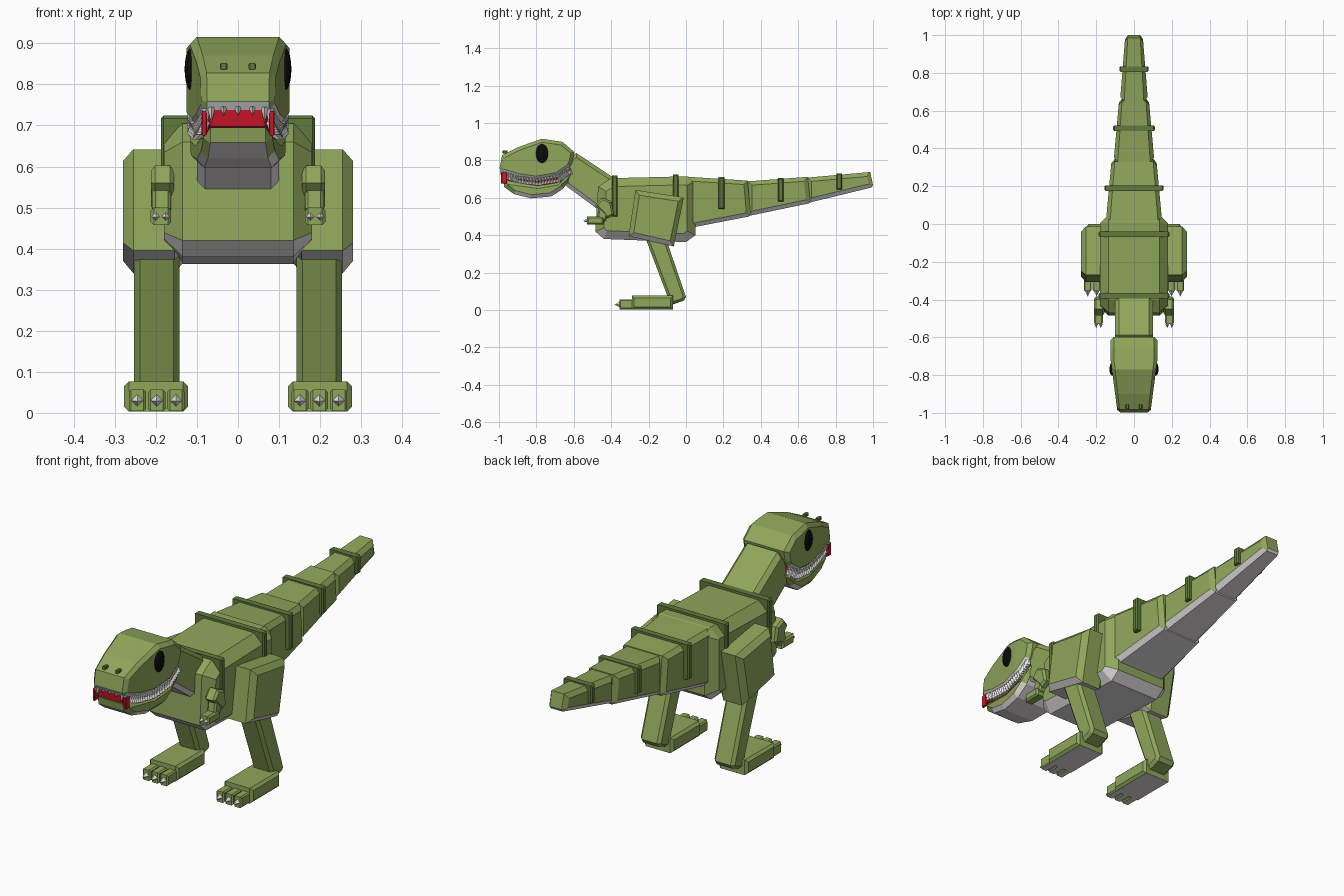
import bpy, bmesh
from mathutils import Vector, Matrix

if "Cube" in bpy.data.objects:
    bpy.data.objects.remove(bpy.data.objects["Cube"])


def material(name, rgb):
    m = bpy.data.materials.new(name)
    m.use_nodes = True
    m.diffuse_color = (*rgb, 1)
    m.node_tree.nodes["Principled BSDF"].inputs["Base Color"].default_value = (*rgb, 1)
    return m


GREEN = material("skin green", (0.275, 0.385, 0.105))
DARK = material("stripe green", (0.115, 0.195, 0.045))
GREY = material("belly grey", (0.78, 0.75, 0.75))
RED = material("mouth red", (0.66, 0.008, 0.022))
BLACK = material("eye black", (0.003, 0.003, 0.003))
WHITE = material("tooth white", (0.85, 0.85, 0.83))


def finish(name, bm, mats, under=-0.5):
    mesh = bpy.data.meshes.new(name)
    bmesh.ops.recalc_face_normals(bm, faces=bm.faces)
    bm.normal_update()
    # Undersides take the second colour
    if len(mats) > 1:
        for f in bm.faces:
            f.material_index = int(f.normal.z < under)
    bm.to_mesh(mesh)
    bm.free()
    for m in mats:
        mesh.materials.append(m)
    obj = bpy.data.objects.new(name, mesh)
    bpy.context.collection.objects.link(obj)
    return obj


def inset(points, c):
    """Offset a closed profile inward by c."""
    pts = [Vector(p) for p in points]
    n = len(pts)
    area = sum(pts[i - 1].cross(pts[i]) for i in range(n))
    sign = 1 if area > 0 else -1
    out = []
    for i in range(n):
        a = (pts[i] - pts[i - 1]).normalized()
        b = (pts[(i + 1) % n] - pts[i]).normalized()
        na, nb = Vector((-a.y, a.x)) * sign, Vector((-b.y, b.x)) * sign
        out.append(pts[i] + c * (na + nb) / (1 + na.dot(nb)))
    return out


def prism(name, profile, hw, c, x=0, taper=None, cut=None, mats=(GREEN, GREY), under=-0.5):
    """Side profile (y, z) extruded across x, with chamfered rims."""
    bm = bmesh.new()
    small = inset(profile, c)
    rings = []
    for px, pts in ((-hw, small), (c - hw, profile), (hw - c, profile), (hw, small)):
        rings.append([bm.verts.new((px, p[0], p[1])) for p in pts])
    n = len(profile)
    for r, s in zip(rings, rings[1:]):
        for i in range(n):
            bm.faces.new((r[i - 1], r[i], s[i], s[i - 1]))
    bm.faces.new(rings[0])
    bm.faces.new(rings[-1])
    if cut is not None:
        bmesh.ops.bisect_plane(bm, geom=bm.verts[:] + bm.edges[:] + bm.faces[:],
                               plane_co=(0, cut, 0), plane_no=(0, 1, 0))
    for v in bm.verts:
        if taper:
            v.co.x *= taper(v.co.y) / hw
        v.co.x += x
    return finish(name, bm, mats, under)


def box(name, y, z, hw, c, x=0, **options):
    return prism(name, [(y[0], z[0]), (y[1], z[0]), (y[1], z[1]), (y[0], z[1])],
                 hw, c, x, **options)


def spikes(name, items):
    """Four-sided spikes from (base, tip, radius) items."""
    bm = bmesh.new()
    for base, tip, r in items:
        base, d = Vector(base), Vector(tip) - Vector(base)
        m = Matrix.Translation(base + d / 2) @ d.to_track_quat('Z', 'Y').to_matrix().to_4x4()
        bmesh.ops.create_cone(bm, cap_ends=True, segments=4, radius1=r, radius2=0,
                              depth=d.length, matrix=m)
    return finish(name, bm, (WHITE,))


def line(y0, w0, y1, w1):
    return lambda y: w0 + (w1 - w0) * (y - y0) / (y1 - y0)


# Body and neck
prism("body", [(-0.485, 0.42), (-0.44, 0.38), (0.0, 0.363), (0.05, 0.40), (0.05, 0.69),
               (0.01, 0.715), (-0.40, 0.705), (-0.47, 0.66)], 0.18, 0.045)
prism("neck", [(-0.587, 0.84), (-0.36, 0.69), (-0.42, 0.55), (-0.48, 0.545),
               (-0.65, 0.67), (-0.64, 0.80)], 0.1, 0.02)

# Tail: start y, top, bottom, width, then end y, top, bottom, width
TAIL = [(0.0, 0.713, 0.435, 0.15, 0.345, 0.692, 0.50, 0.118),
        (0.33, 0.688, 0.502, 0.108, 0.665, 0.712, 0.57, 0.078),
        (0.65, 0.708, 0.572, 0.074, 1.0, 0.738, 0.655, 0.046)]
for i, (y0, t0, b0, w0, y1, t1, b1, w1) in enumerate(TAIL):
    prism(f"tail_{i + 1}", [(y0, b0), (y1 - 0.008, b1), (y1, b1 + 0.012),
                            (y1 - 0.015, t1), (y0, t0)],
          w0, 0.022, taper=line(y0, w0, y1, w1))

# Raised stripes over the back and tail
for y, low, high, w in ((-0.38, 0.50, 0.718, 0.187), (-0.055, 0.50, 0.724, 0.187),
                        (0.19, 0.54, 0.71, 0.157), (0.507, 0.58, 0.706, 0.11),
                        (0.82, 0.645, 0.73, 0.077)):
    box("back_stripe", (y - 0.015, y + 0.015), (low, high), w, 0.006, mats=(DARK,))


# Head, jaw and mouth
def head_width(y):
    return 0.087 + 0.038 * min(1, (y + 1) / 0.29)


mouth_top = [(-0.985, 0.738), (-0.9, 0.712), (-0.8, 0.698), (-0.69, 0.717), (-0.62, 0.765)]
mouth_low = [(y + 0.008, z - 0.028) for y, z in mouth_top]
prism("head", [(-0.997, 0.758), (-0.983, 0.828), (-0.9, 0.87), (-0.77, 0.916), (-0.66, 0.899),
               (-0.597, 0.845), (-0.608, 0.79)] + mouth_top[::-1],
      0.125, 0.018, taper=head_width, cut=-0.71)
prism("lower_jaw", [(-0.978, 0.695), (-0.972, 0.658), (-0.92, 0.62), (-0.83, 0.597),
                    (-0.72, 0.607), (-0.655, 0.65), (-0.612, 0.72)] + mouth_low[:0:-1],
      0.114, 0.02, taper=lambda y: head_width(y) - 0.009, cut=-0.71)
prism("mouth_lining", [(y, z + 0.01) for y, z in mouth_top[:-1]]
      + [(y, z - 0.012) for y, z in mouth_low[-2::-1]],
      0.1, 0.004, taper=lambda y: head_width(y) - 0.022, cut=-0.71, mats=(RED,))


# Teeth
def along(path, t):
    k = min(int(t * (len(path) - 1)), len(path) - 2)
    return Vector(path[k]).lerp(Vector(path[k + 1]), t * (len(path) - 1) - k)


teeth = []
for side in (-1, 1):
    for i in range(26):
        for path, d in ((mouth_top, -1), (mouth_low, 1)):
            p = along(path, (i + 0.7 + 0.25 * d) / 26.5)
            x = side * (head_width(p[0]) - 0.012)
            length = 0.042 if i == 0 and d < 0 else 0.03
            teeth.append(((x, p[0], p[1] - 0.005 * d),
                          (x, p[0], p[1] + length * d), 0.011))
for x, tip in ((-0.065, 0.705), (-0.035, 0.724), (0, 0.724), (0.035, 0.724), (0.065, 0.705)):
    teeth.append(((x, -0.985, 0.745), (x, -0.987, tip), 0.01))
spikes("teeth", teeth)

claws = []
for side in (-1, 1):
    # Gum at the front corner of the mouth
    box("corner_gum", (-0.988, -0.958), (0.676, 0.735), 0.007, 0.003, side * 0.082, mats=(RED,))

    # Eye and nostril
    bm = bmesh.new()
    bmesh.ops.create_uvsphere(bm, u_segments=20, v_segments=12, radius=1)
    bmesh.ops.scale(bm, vec=(0.015, 0.035, 0.051), verts=bm.verts)
    bmesh.ops.translate(bm, vec=(side * 0.115, -0.768, 0.837), verts=bm.verts)
    for f in bm.faces:
        f.smooth = True
    finish("eye", bm, (BLACK,))
    box("nostril", (-0.98, -0.955), (0.836, 0.852), 0.009, 0.003, side * 0.035, mats=(DARK,))

    # Leg
    prism("thigh", [(-0.27, 0.642), (-0.012, 0.602), (-0.065, 0.34), (-0.307, 0.395)],
          0.075, 0.025, side * 0.205)
    prism("shin", [(-0.23, 0.42), (-0.12, 0.42), (0.0, 0.07), (-0.012, 0.05),
                   (-0.07, 0.03), (-0.09, 0.05)], 0.055, 0.014, side * 0.198, mats=(GREEN,))
    box("foot", (-0.29, -0.07), (0.003, 0.077), 0.078, 0.012, side * 0.2, under=-0.9)
    for k in (-1, 0, 1):
        x = side * (0.198 + 0.047 * k)
        box("toe", (-0.355, -0.28), (0.004, 0.057), 0.021, 0.006, x, under=-0.9)
        claws.append(((x, -0.354, 0.03), (x, -0.383, 0.028), 0.015))

    # Arm
    prism("upper_arm", [(-0.45, 0.602), (-0.40, 0.58), (-0.385, 0.51), (-0.42, 0.49),
                        (-0.485, 0.56)], 0.028, 0.01, side * 0.184, mats=(GREEN,))
    prism("forearm", [(-0.465, 0.56), (-0.41, 0.535), (-0.43, 0.475), (-0.475, 0.495)],
          0.023, 0.008, side * 0.186, mats=(GREEN,))
    box("hand", (-0.53, -0.44), (0.457, 0.50), 0.025, 0.008, side * 0.188, mats=(GREEN,))
    for k in (-1, 1):
        x = side * (0.188 + 0.012 * k)
        claws.append(((x, -0.529, 0.478), (x, -0.55, 0.476), 0.01))
spikes("claws", claws)
